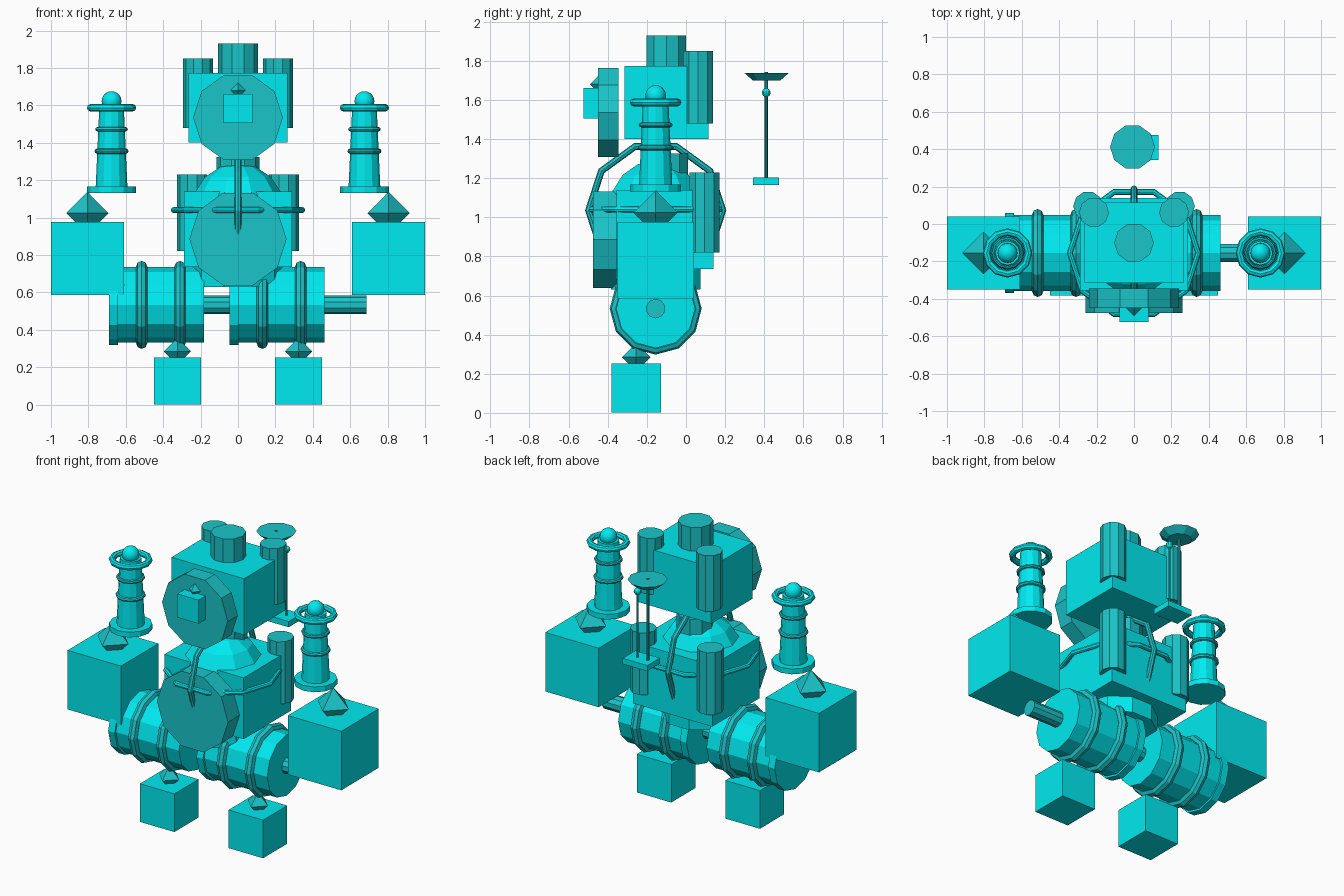
import bpy, math
from math import sin, cos, pi

if "Cube" in bpy.data.objects:
    bpy.data.objects.remove(bpy.data.objects["Cube"])

def material(name, color):
    m = bpy.data.materials.new(name)
    m.diffuse_color = color
    m.use_nodes = True
    m.node_tree.nodes["Principled BSDF"].inputs["Base Color"].default_value = m.diffuse_color
    return m

BRIGHT = material("bright_cyan", (0.0, 0.83, 0.88, 1))
DARK = material("dark_teal", (0.01, 0.56, 0.59, 1))
H = pi / 2
YC = -0.155  # depth of the main body axis

def mesh(name, verts, faces, loc, rot, mat, smooth=False):
    me = bpy.data.meshes.new(name)
    me.from_pydata(verts, [], faces)
    me.materials.append(mat)
    for p in me.polygons:
        p.use_smooth = smooth
    ob = bpy.data.objects.new(name, me)
    ob.location, ob.rotation_euler = loc, rot
    bpy.context.collection.objects.link(ob)
    return ob

def lathe(name, prof, n, loc, rot=(0, 0, 0), mat=BRIGHT, closed=False, smooth=False):
    """Spin (radius, height) points round z; caps the ends unless closed."""
    k = len(prof)
    verts = [(r * cos(2*pi*i/n), r * sin(2*pi*i/n), z) for i in range(n) for r, z in prof]
    faces = []
    for i in range(n):
        a, b = i * k, (i + 1) % n * k
        for j in range(k if closed else k - 1):
            j2 = (j + 1) % k
            faces.append((a + j, b + j, b + j2, a + j2))
    if not closed:
        faces.append([i * k for i in reversed(range(n))])
        faces.append([i * k + k - 1 for i in range(n)])
    return mesh(name, verts, faces, loc, rot, mat, smooth)

def cyl(name, r, z0, z1, x, y, n=10, mat=DARK):
    return lathe(name, [(r, z0), (r, z1)], n, (x, y, 0), mat=mat)

def disc(name, r, y0, y1, z, n=10):
    h = (y1 - y0) / 2
    return lathe(name, [(r, -h), (r, h)], n, (0, (y0 + y1) / 2, z), (H, 0, 0), DARK)

def drum(name, r, x0, x1, y, z, n=12, mat=BRIGHT):
    h = (x1 - x0) / 2
    return lathe(name, [(r, -h), (r, h)], n, ((x0 + x1) / 2, y, z), (0, H, 0), mat)

def ring(name, R, r, loc, rot=(0, 0, 0), n=12, mat=BRIGHT, m=8):
    prof = [(R + r * cos(2*pi*i/m), r * sin(2*pi*i/m)) for i in range(m)]
    return lathe(name, prof, n, loc, rot, mat, True)

def ball(name, r, loc, n=10, rings=8, mat=BRIGHT, smooth=False):
    prof = [(max(r * sin(pi*j/rings), 1e-4), -r * cos(pi*j/rings)) for j in range(rings + 1)]
    return lathe(name, prof, n, loc, (0, 0, 0), mat, smooth=smooth)

def box(name, x0, x1, y0, y1, z0, z1, mat=BRIGHT):
    v = [(x, y, z) for x in (x0, x1) for y in (y0, y1) for z in (z0, z1)]
    f = [(0, 1, 3, 2), (4, 6, 7, 5), (0, 4, 5, 1), (2, 3, 7, 6), (0, 2, 6, 4), (1, 5, 7, 3)]
    return mesh(name, v, f, (0, 0, 0), (0, 0, 0), mat)

def gem_cube(name, h, x, y, z):
    """Cube with a small octahedral gem set into its top."""
    box(name + "_cube", x - h, x + h, y - h, y + h, z - h, z + h)
    ball(name + "_gem", 0.58 * h, (x, y, z + 1.25 * h), 4, 2, DARK)

# Head
box("head", -0.265, 0.265, -0.315, 0.115, 1.40, 1.773)
cyl("head_cap", 0.106, 1.60, 1.93, 0, -0.1)
disc("face_disc", 0.24, -0.45, -0.345, 1.535)
gem_cube("nose", 0.078, 0, -0.445, 1.583)
cyl("neck", 0.115, 1.16, 1.325, 0, -0.1)

# Torso with central sphere and crossed rings
box("torso", -0.29, 0.29, -0.355, 0.14, 0.735, 1.14)
ball("core_sphere", 0.25, (0, YC, 1.04), 10, 8)
ring("level_ring", 0.343, 0.016, (0, YC, 1.04), n=10)
ring("upright_ring", 0.343, 0.018, (0, YC, 1.035), (H, 0, H), 10, DARK)
disc("chest_disc", 0.26, -0.475, -0.355, 0.885)
cyl("waist", 0.24, 0.63, 0.74, 0, YC, mat=BRIGHT)

# Rear canisters on head and torso
for s in (-1, 1):
    cyl("head_canister", 0.08, 1.48, 1.85, s * 0.214, 0.062)
    cyl("back_canister", 0.08, 0.82, 1.23, s * 0.245, 0.095)

# Hip drums on rods
for x0 in (-0.69, -0.045):
    drum("hip_flange", 0.215, x0, x0 + 0.048, YC, 0.533)
    drum("hip_drum", 0.202, x0 + 0.04, x0 + 0.508, YC, 0.533)
    drum("hip_rod", 0.05, x0 + 0.5, x0 + 0.733, YC, 0.533, 10, DARK)
    for dx in (0.175, 0.38):
        ring("hip_band", 0.205, 0.03, (x0 + dx, YC, 0.533), (0, H, 0), 12, DARK)

# Hands, feet and the towers standing above the hands
for s in (-1, 1):
    gem_cube("hand", 0.195, s * 0.805, YC, 0.78)
    gem_cube("foot", 0.126, s * 0.324, -0.255, 0.127)
    tx = s * 0.676
    cyl("tower_base", 0.13, 1.132, 1.167, tx, YC, 12, BRIGHT)
    lathe("tower_column", [(0.085, 1.16), (0.065, 1.6)], 12, (tx, YC, 0))
    ring("tower_band", 0.077, 0.014, (tx, YC, 1.355), mat=DARK)
    ring("tower_band", 0.075, 0.012, (tx, YC, 1.472), mat=DARK)
    ring("tower_crown", 0.112, 0.02, (tx, YC, 1.587))
    ball("tower_ball", 0.053, (tx, YC, 1.622), 16, 10, smooth=True)

# Rear antenna with dish
box("antenna_base", -0.05, 0.13, 0.343, 0.475, 1.165, 1.203)
cyl("antenna_mast", 0.009, 1.19, 1.742, -0.008, 0.41, 8)
cyl("antenna_whip", 0.007, 1.19, 1.64, 0.067, 0.41, 8)
ball("antenna_tip", 0.023, (0.067, 0.41, 1.637))
lathe("antenna_dish", [(0.075, 1.70), (0.12, 1.738)], 10, (-0.008, 0.412, 0), mat=DARK)
